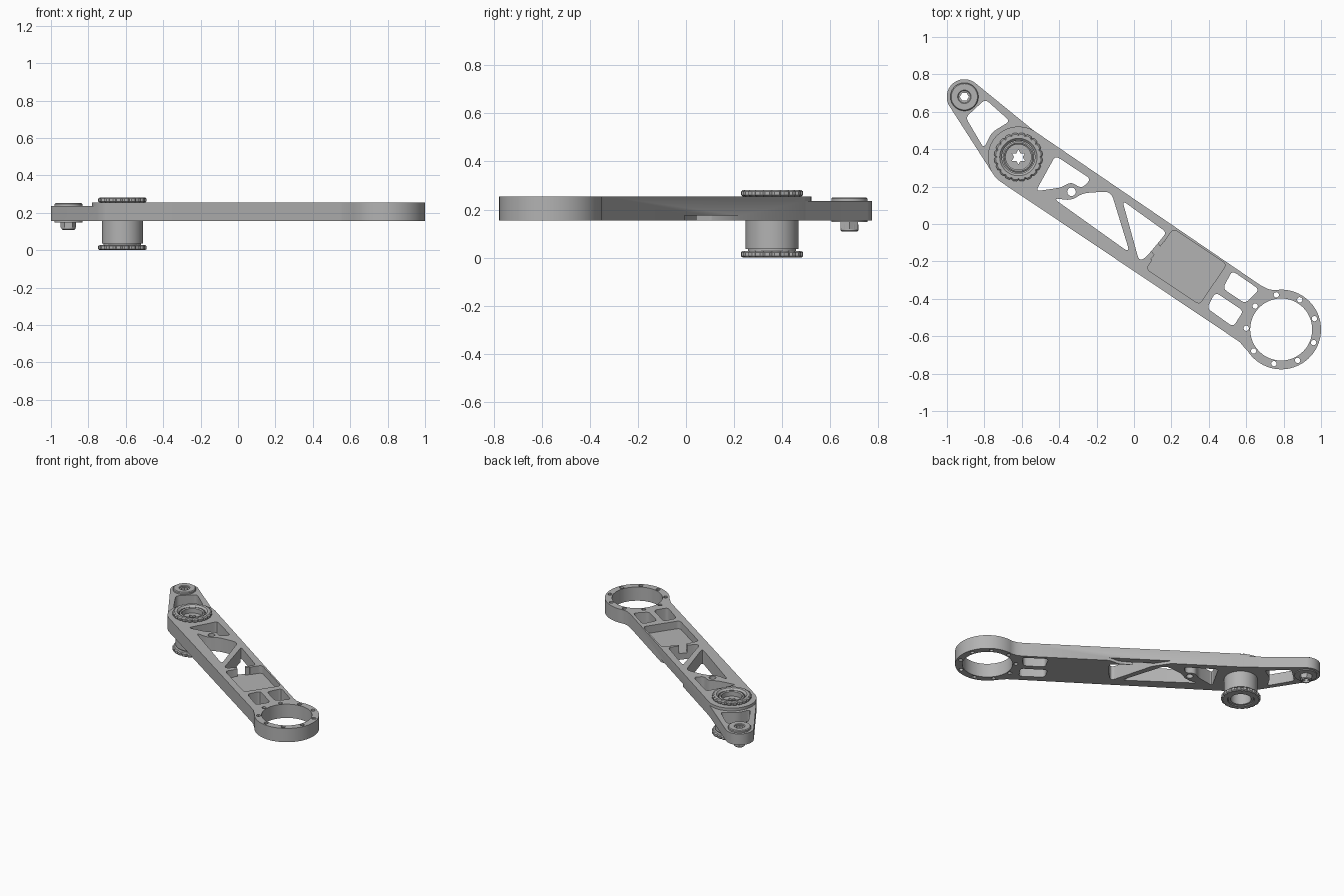
import bpy, bmesh, math
from math import radians, cos, sin

cube = bpy.data.objects.get("Cube")
if cube:
    bpy.data.objects.remove(cube, do_unlink=True)

grey = bpy.data.materials.new("machined grey")
grey.use_nodes = True
colour = (0.45, 0.45, 0.45, 1)
grey.diffuse_color = colour
grey.node_tree.nodes["Principled BSDF"].inputs["Base Color"].default_value = colour

TIP, BOSS, RING = (-0.907, 0.68), (-0.618, 0.358), (0.787, -0.564)
BOTTOM, STEP, TOP = 0.155, 0.235, 0.255
BOSS_R, RING_R = 0.163, 0.213


def finish(name, bm):
    bmesh.ops.recalc_face_normals(bm, faces=bm.faces)
    mesh = bpy.data.meshes.new(name)
    bm.to_mesh(mesh)
    bm.free()
    mesh.materials.append(grey)
    obj = bpy.data.objects.new(name, mesh)
    bpy.context.collection.objects.link(obj)
    return obj


def arc(centre, r, start, end, steps=24):
    angles = [radians(start + (end - start) * i / steps) for i in range(steps + 1)]
    return [(centre[0] + r * cos(a), centre[1] + r * sin(a)) for a in angles]


def circle(centre, r, steps=48):
    return arc(centre, r, 0, 360, steps)[:-1]


def rounded(points, r=0.025, steps=4):
    """Replace each corner by a short curve."""
    out = []
    for i, (x, y) in enumerate(points):
        ends = []
        for px, py in (points[i - 1], points[(i + 1) % len(points)]):
            d = math.hypot(px - x, py - y)
            t = min(r / d, 0.45)
            ends.append((x + (px - x) * t, y + (py - y) * t))
        (ax, ay), (bx, by) = ends
        for k in range(steps + 1):
            t = k / steps
            u = 1 - t
            out.append((u * u * ax + 2 * u * t * x + t * t * bx,
                        u * u * ay + 2 * u * t * y + t * t * by))
    return out


def prism(bm, outline, z0, z1):
    low = [bm.verts.new((x, y, z0)) for x, y in outline]
    high = [bm.verts.new((x, y, z1)) for x, y in outline]
    bm.faces.new(low)
    bm.faces.new(high)
    for i in range(len(low)):
        bm.faces.new((low[i - 1], low[i], high[i], high[i - 1]))


def cut(target, name, outlines, z0, z1):
    bm = bmesh.new()
    for outline in outlines:
        prism(bm, outline, z0, z1)
    cutter = finish(name, bm)
    cutter.hide_render = True
    mod = target.modifiers.new(name, "BOOLEAN")
    mod.operation, mod.solver, mod.object = "DIFFERENCE", "EXACT", cutter
    bpy.context.view_layer.objects.active = target
    bpy.ops.object.modifier_apply(modifier=name)
    bpy.data.objects.remove(cutter, do_unlink=True)


def lathe(name, centre, profile, n=48, shape=lambda r, i: r):
    """Turn a closed (radius, height) profile; shape varies the radius by step."""
    bm = bmesh.new()
    rows = []
    for i in range(n):
        a = 2 * math.pi * i / n
        rows.append([bm.verts.new((centre[0] + shape(r, i) * cos(a),
                                   centre[1] + shape(r, i) * sin(a), z))
                     for r, z in profile])
    for i in range(n):
        a, b = rows[i - 1], rows[i]
        for k in range(len(profile)):
            bm.faces.new((a[k - 1], a[k], b[k], b[k - 1]))
    return finish(name, bm)


# Arm outline: tip, pulley boss, lower edge, ring, upper edge
outline = arc(TIP, 0.094, 53, 212)
outline += arc(BOSS, BOSS_R, 212, 236, 8)
outline += [(0.545, -0.617), (0.568, -0.634), (0.588, -0.658)]
outline += arc(RING, RING_R, 212, 460, 56)
outline += [(0.717, -0.348), (0.679, -0.329)]
outline += arc(BOSS, BOSS_R, 55, 59, 2)
bm = bmesh.new()
prism(bm, outline, BOTTOM, TOP)
arm = finish("arm", bm)

# Lightening windows
tip_window = rounded([(-0.9, 0.57), (-0.795, 0.667), (-0.663, 0.55),
                      (-0.76, 0.49), (-0.803, 0.405)])
upper_window = rounded([(-0.42, 0.365), (-0.23, 0.24), (-0.28, 0.19), (-0.337, 0.225),
                        (-0.39, 0.195), (-0.525, 0.175)])
long_window = rounded([(-0.435, 0.14), (-0.335, 0.125), (-0.275, 0.165),
                       (-0.123, 0.175), (-0.022, -0.155)], 0.04)
middle_window = rounded([(-0.062, 0.125), (0.175, -0.045), (0.09, -0.148),
                         (0.05, -0.19), (0.025, -0.19)])
outer_slot = rounded([(0.525, -0.25), (0.67, -0.35), (0.595, -0.425), (0.475, -0.345)])
inner_slot = rounded([(0.435, -0.365), (0.585, -0.465), (0.53, -0.55), (0.39, -0.45)])
windows = [tip_window, upper_window, long_window, middle_window, outer_slot, inner_slot]
cut(arm, "windows", windows, 0, 1)

# Round holes and the bolt circle
holes = [circle(RING, 0.166), circle(BOSS, 0.1), circle(TIP, 0.04),
         circle((-0.334, 0.172), 0.023, 20)]
holes += [circle(p, 0.0145, 12) for p in arc(RING, 0.187, 18, 338, 8)]
cut(arm, "holes", holes, 0, 1)

# Shallow tray with a tab opening into the middle window
tray = rounded([(0.21, -0.025), (0.495, -0.215), (0.35, -0.43), (0.065, -0.24)])
tab = [(0.16, -0.095), (0.215, -0.12), (0.15, -0.22), (0.09, -0.188),
       (0.11, -0.165), (0.08, -0.13), (0.12, -0.09), (0.14, -0.12)]
cut(arm, "tray", [tray], 0.2, 1)
cut(arm, "tray_tab", [tab], 0.2, 1)

# Lower tip level and relief under the upper edge
step = arc(BOSS, BOSS_R, 55, 212, 36) + [(-1.1, 0.2), (-1.1, 1), (-0.4, 1)]
cut(arm, "tip_step", [step], STEP, 1)
relief = [(-0.14, 0.235), (0, 0.35), (0.35, 0.1), (0.25, -0.01), (0.13, 0), (-0.05, 0.1)]
cut(arm, "edge_relief", [relief], 0, BOTTOM + 0.02)


# Pulley: notched flanges, drum, sleeve and star-socket core
def notched(r, i):
    return r - 0.008 if r > 0.115 and i % 4 == 0 else r


for name, z, h in (("lower_flange", 0, 0.028), ("upper_flange", TOP, 0.026)):
    lathe(name, BOSS, [(0.088, z), (0.122, z), (0.13, z + 0.006), (0.13, z + h - 0.006),
                       (0.122, z + h), (0.1, z + h), (0.088, z + h - 0.012)], 80, notched)
lathe("pulley_drum", BOSS, [(0.08, 0.02), (0.1, 0.02), (0.1, 0.037), (0.11, 0.037),
                            (0.11, BOTTOM), (0.08, BOTTOM)])
lathe("pulley_sleeve", BOSS, [(0.068, 0.004), (0.084, 0.004), (0.084, 0.268),
                              (0.076, 0.274), (0.068, 0.268)])
lathe("star_socket", BOSS, [(0.03, 0.2), (0.075, 0.2), (0.075, 0.235), (0.03, 0.235)], 12,
      lambda r, i: r if r > 0.05 else (0.04 if i % 2 else 0.023))

# Tip fastener: two washers, hex-bored bolt and nut
lathe("upper_washer", TIP, [(0.032, 0.23), (0.075, 0.23), (0.075, 0.246),
                            (0.07, 0.251), (0.036, 0.251), (0.032, 0.247)])
lathe("lower_washer", TIP, [(0.03, 0.16), (0.075, 0.16), (0.075, 0.148), (0.03, 0.148)])
lathe("tip_bolt", TIP, [(0.024, 0.12), (0.042, 0.12), (0.042, 0.243), (0.024, 0.243)], 6)
lathe("tip_nut", TIP, [(0.024, 0.108), (0.031, 0.108), (0.037, 0.114),
                       (0.037, 0.138), (0.03, 0.142), (0.03, 0.15), (0.024, 0.15)], 24)

# Smooth round walls, keep hard edges
bpy.ops.object.select_all(action="DESELECT")
for obj in bpy.context.collection.objects:
    if obj.type == "MESH" and obj.data.materials and obj.data.materials[0] == grey:
        obj.select_set(True)
        bpy.context.view_layer.objects.active = obj
bpy.ops.object.shade_smooth_by_angle(angle=radians(30))
